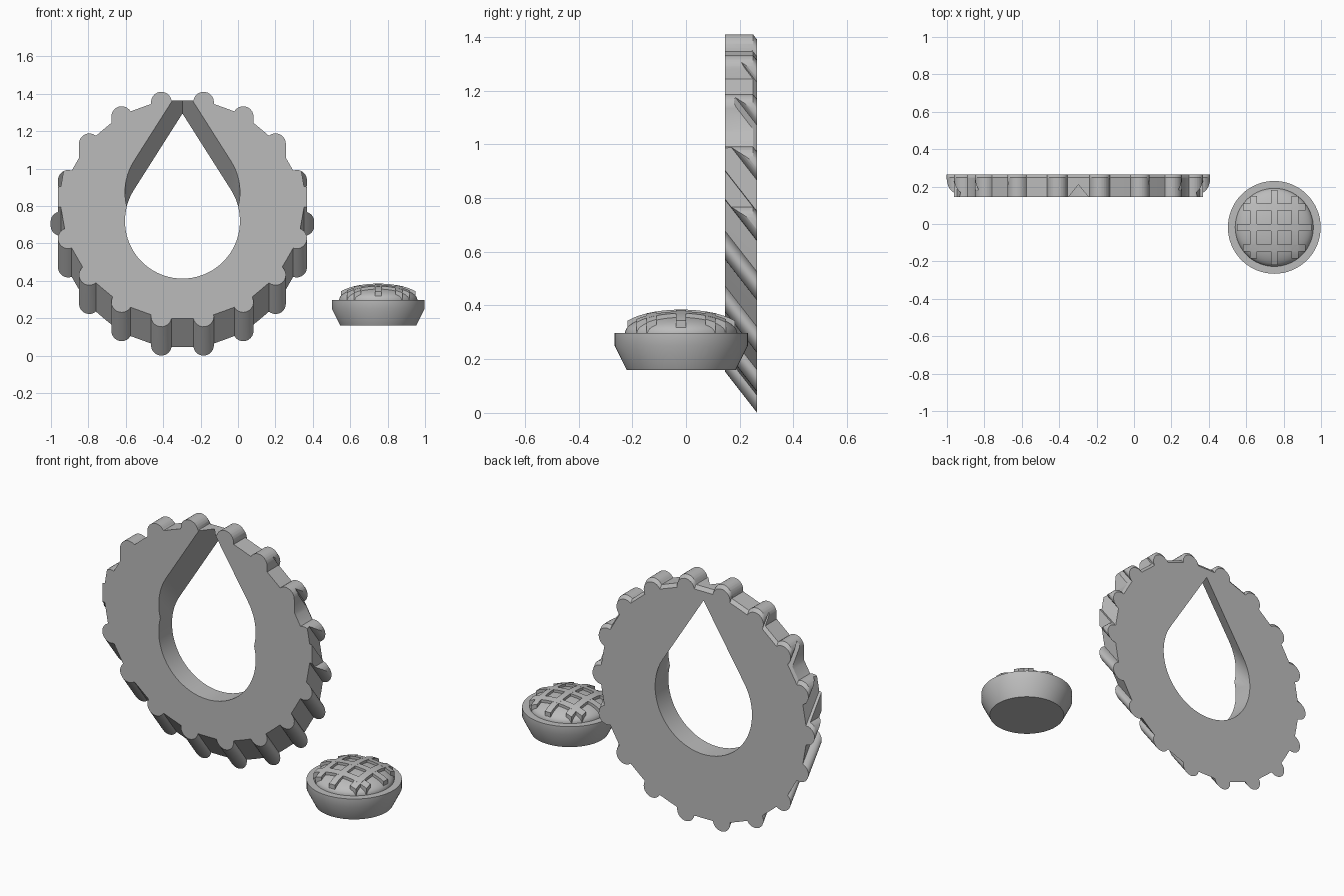
import bpy, bmesh, math

if "Cube" in bpy.data.objects:
    bpy.data.objects.remove(bpy.data.objects["Cube"], do_unlink=True)

grey = bpy.data.materials.new("plain_grey")
grey.use_nodes = True
grey.diffuse_color = (0.5, 0.5, 0.5, 1)
grey.node_tree.nodes["Principled BSDF"].inputs["Base Color"].default_value = (0.5, 0.5, 0.5, 1)

FRONT, BACK = 0.145, 0.265
CX, CZ = -0.297, 0.695            # ring centre
SHEAR = 0.154 / (BACK - FRONT)    # rise of the slanted walls towards the front
TEETH, RADIUS, BUMP = 18, 0.65, 0.055


def finish(name, bm):
    bmesh.ops.recalc_face_normals(bm, faces=bm.faces)
    mesh = bpy.data.meshes.new(name)
    bm.to_mesh(mesh)
    bm.free()
    mesh.materials.append(grey)
    obj = bpy.data.objects.new(name, mesh)
    bpy.context.collection.objects.link(obj)
    return obj


def smooth(obj):
    bpy.ops.object.select_all(action='DESELECT')
    obj.select_set(True)
    bpy.context.view_layer.objects.active = obj
    bpy.ops.object.shade_smooth_by_angle(angle=math.radians(30))


def prism(name, outline, y0, y1, shear=0.0):
    """Extrude an x-z outline along y, rising towards the front by shear."""
    bm = bmesh.new()
    rings = [[bm.verts.new((x, y, z + (BACK - y) * shear)) for x, z in outline]
             for y in (y0, y1)]
    n = len(outline)
    for i in range(n):
        j = (i + 1) % n
        bm.faces.new((rings[0][i], rings[0][j], rings[1][j], rings[1][i]))
    for ring in rings:
        bm.faces.new(ring)
    return finish(name, bm)


def boolean(target, cutter, operation):
    cutter.hide_render = True
    mod = target.modifiers.new("cut", 'BOOLEAN')
    mod.operation, mod.solver, mod.object = operation, 'EXACT', cutter
    bpy.context.view_layer.objects.active = target
    bpy.ops.object.modifier_apply(modifier=mod.name)
    bpy.data.objects.remove(cutter, do_unlink=True)


# Scalloped ring outline: round bumps with a shallow valley between each pair
scallop = []
for k in range(TEETH):
    mid = math.tau * (k + 0.5) / TEETH + math.pi / 2
    bx, bz = CX + RADIUS * math.cos(mid), CZ + RADIUS * math.sin(mid)
    for i in range(13):
        a = mid + math.pi * (i / 12 - 0.5)
        scallop.append((bx + BUMP * math.cos(a), bz + BUMP * math.sin(a)))
    a = mid + math.pi / TEETH
    scallop.append((CX + RADIUS * math.cos(a), CZ + RADIUS * math.sin(a)))


def top_of(x):
    """Highest point of the scalloped outline at x."""
    best = CZ
    for (xa, za), (xb, zb) in zip(scallop, scallop[1:] + scallop[:1]):
        if min(xa, xb) <= x <= max(xa, xb) and abs(xb - xa) > 1e-7:
            best = max(best, za + (zb - za) * (x - xa) / (xb - xa))
    return best


ring = prism("scalloped_ring", scallop, FRONT, BACK, SHEAR)

# Trim the slanted ring so its upper bumps run straight to the front
left, right = min(p[0] for p in scallop), max(p[0] for p in scallop)
xs = sorted({round(x + d, 5) for x, z in scallop if z > CZ for d in (-3e-4, 3e-4)
             if left < x + d < right})
limit = [(x, top_of(x) + 0.02) for x in xs]
limit += [(xs[-1], -0.3), (xs[0], -0.3)]
boolean(ring, prism("trim", limit, FRONT - 0.05, BACK + 0.05), 'INTERSECT')

# Teardrop hole: one straight cut and one slanted cut
HOLE_R, HOLE_Z, TIP_Z = 0.3075, 0.721, 1.294
half = math.acos(HOLE_R / (TIP_Z - HOLE_Z))
drop = [(CX, TIP_Z)]
for i in range(49):
    a = math.pi / 2 + half + (math.tau - 2 * half) * i / 48
    drop.append((CX + HOLE_R * math.cos(a), HOLE_Z + HOLE_R * math.sin(a)))
boolean(ring, prism("slanted_hole", drop, FRONT - 0.05, BACK + 0.05, SHEAR), 'DIFFERENCE')
low_drop = [(x, z - 0.002) for x, z in drop]
boolean(ring, prism("straight_hole", low_drop, FRONT - 0.05, BACK + 0.05), 'DIFFERENCE')
smooth(ring)

# Pie
PX, PY = 0.75, -0.018
RIM_Z, DOME_R, DOME_H = 0.298, 0.209, 0.073


def lathe(name, profile, steps=64):
    bm = bmesh.new()
    verts = [bm.verts.new((r, 0, z)) for r, z in profile]
    edges = [bm.edges.new(pair) for pair in zip(verts, verts[1:])]
    bmesh.ops.spin(bm, geom=verts + edges, cent=(0, 0, 0), axis=(0, 0, 1),
                   angle=math.tau, steps=steps)
    bmesh.ops.remove_doubles(bm, verts=bm.verts, dist=1e-5)
    obj = finish(name, bm)
    obj.location = (PX, PY, 0)
    smooth(obj)


lathe("pie_crust", [(0, 0.16), (0.203, 0.16), (0.248, 0.25), (0.248, RIM_Z),
                    (DOME_R - 0.01, RIM_Z), (0, RIM_Z)])
lathe("pie_filling", [(DOME_R * math.cos(a), RIM_Z + DOME_H * math.sin(a))
                      for a in (math.pi / 2 * i / 14 for i in range(15))])


# Lattice strips, curved over the filling
def dome(r2, radius, height):
    return RIM_Z + height * math.sqrt(max(0, 1 - r2 / radius ** 2))


def strip(name, offset, along_x):
    bm = bmesh.new()
    reach = math.sqrt(0.2 ** 2 - offset ** 2)
    sections = []
    for i in range(21):
        t = reach * (i / 10 - 1)
        section = []
        for side, outer in ((-1, 0), (-1, 1), (1, 1), (1, 0)):
            s = offset + side * 0.0185
            r2 = t * t + s * s
            z = dome(r2, 0.235, 0.087) if outer else dome(r2, DOME_R, DOME_H) - 0.003
            section.append(bm.verts.new((t, s, z) if along_x else (s, t, z)))
        sections.append(section)
    for a, b in zip(sections, sections[1:]):
        for i in range(4):
            j = (i + 1) % 4
            bm.faces.new((a[i], a[j], b[j], b[i]))
    bm.faces.new(sections[0])
    bm.faces.new(sections[-1])
    obj = finish(name, bm)
    obj.location = (PX, PY, 0)
    smooth(obj)


for n, offset in enumerate((-0.11, 0, 0.11), 1):
    strip(f"lattice_strip_across_{n}", offset, True)
    strip(f"lattice_strip_along_{n}", offset, False)
